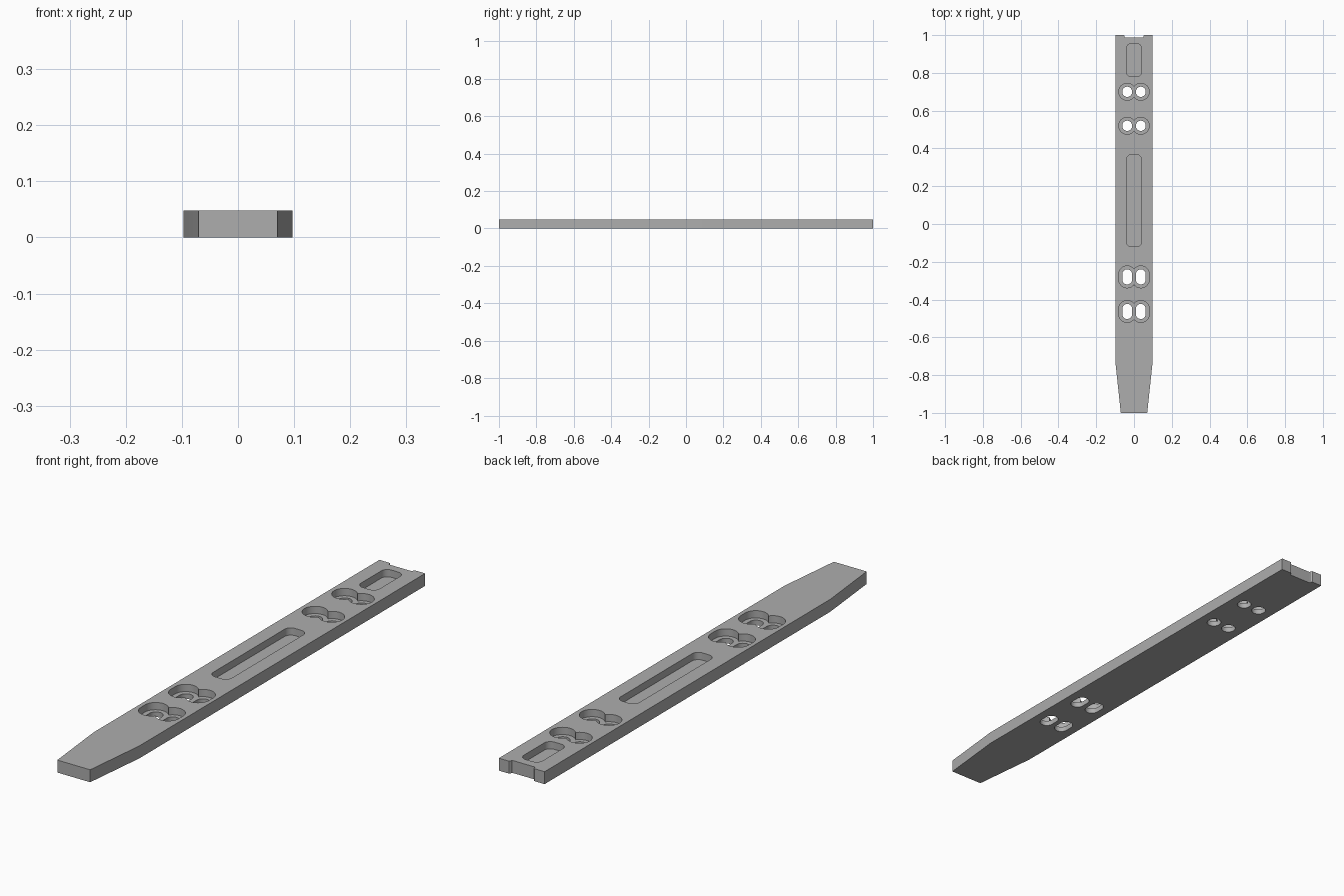
import bpy, bmesh
from math import cos, sin, pi

cube = bpy.data.objects.get("Cube")
if cube:
    bpy.data.objects.remove(cube, do_unlink=True)

HEIGHT, HALF_W = 0.048, 0.0975
POCKET_FLOOR = 0.02

grey = bpy.data.materials.new("plain grey")
grey.use_nodes = True
color = (0.42, 0.42, 0.42, 1)
grey.diffuse_color = color
grey.node_tree.nodes["Principled BSDF"].inputs["Base Color"].default_value = color


def prism(name, outline, z0, z1):
    """Extrude a closed outline from z0 to z1."""
    bm = bmesh.new()
    face = bm.faces.new([bm.verts.new((x, y, z0)) for x, y in outline])
    top = bmesh.ops.extrude_face_region(bm, geom=[face])["geom"]
    for v in top:
        if isinstance(v, bmesh.types.BMVert):
            v.co.z = z1
    bmesh.ops.recalc_face_normals(bm, faces=bm.faces)
    mesh = bpy.data.meshes.new(name)
    bm.to_mesh(mesh)
    bm.free()
    mesh.materials.append(grey)
    obj = bpy.data.objects.new(name, mesh)
    bpy.context.collection.objects.link(obj)
    return obj


def rounded(cx, cy, hx, hy, r, steps=8):
    """Rounded rectangle outline; a circle when hx = hy = r."""
    points = []
    for q, (sx, sy) in enumerate([(1, 1), (-1, 1), (-1, -1), (1, -1)]):
        for i in range(steps + 1):
            a = (q + i / steps) * pi / 2
            p = (cx + sx * (hx - r) + r * cos(a), cy + sy * (hy - r) + r * sin(a))
            if not points or abs(p[0] - points[-1][0]) + abs(p[1] - points[-1][1]) > 1e-5:
                points.append(p)
    if abs(points[0][0] - points[-1][0]) + abs(points[0][1] - points[-1][1]) < 1e-5:
        points.pop()
    return points


# Bar with tapered front end and shallow notch at the back
right = [(0.07, -1), (HALF_W, -0.74), (HALF_W, 1), (0.054, 1),
         (0.051, 0.997), (0.049, 0.99), (0.046, 0.988)]
bar = prism("mounting_bar", right + [(-x, y) for x, y in reversed(right)], 0, HEIGHT)


def cut(outline, z0):
    cutter = prism("cutter", outline, z0, HEIGHT + 0.05)
    cutter.hide_render = True
    mod = bar.modifiers.new("cut", "BOOLEAN")
    mod.operation, mod.solver, mod.object = "DIFFERENCE", "EXACT", cutter
    bpy.context.view_layer.objects.active = bar
    bpy.ops.object.modifier_apply(modifier=mod.name)
    bpy.data.objects.remove(cutter, do_unlink=True)


# Long and short pockets
for low, high in [(-0.12, 0.367), (0.78, 0.955)]:
    cut(rounded(0, (low + high) / 2, 0.04, (high - low) / 2, 0.026), POCKET_FLOOR)

# Paired counterbored holes: round at the back, elongated at the front
for y, stretch in [(0.70, 0), (0.52, 0), (-0.28, 0.013), (-0.463, 0.013)]:
    for x in (-0.036, 0.036):
        cut(rounded(x, y, 0.045, 0.045 + stretch, 0.045), POCKET_FLOOR)
        cut(rounded(x, y, 0.026, 0.027 + stretch, 0.026), -0.05)

# Smooth curved walls, sharp rims
bpy.ops.object.select_all(action="DESELECT")
bar.select_set(True)
bpy.context.view_layer.objects.active = bar
bpy.ops.object.shade_smooth_by_angle(angle=pi / 6)
